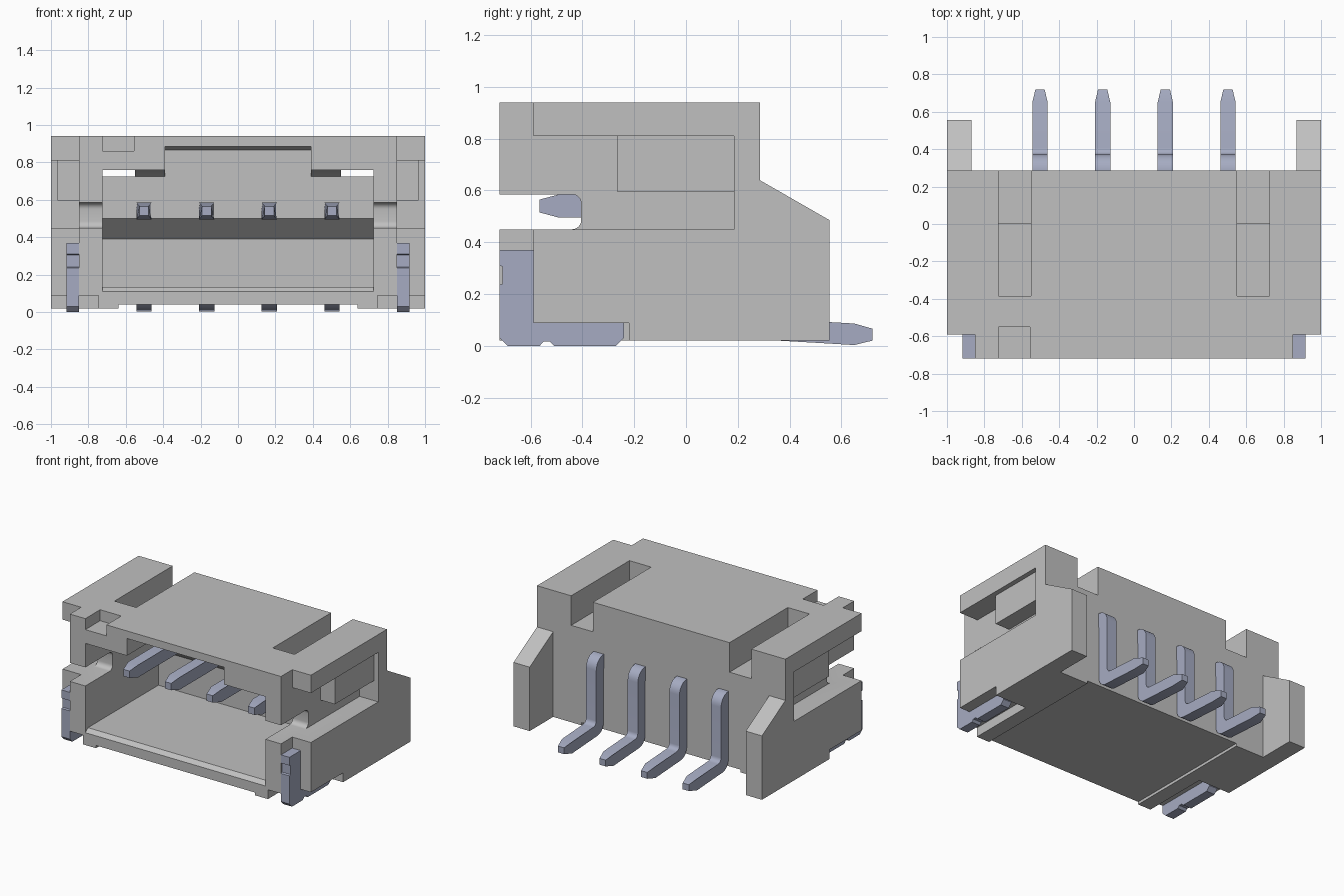
import bpy, bmesh, math

cube = bpy.data.objects.get("Cube")
if cube:
    bpy.data.objects.remove(cube, do_unlink=True)


def material(name, rgb):
    m = bpy.data.materials.new(name)
    m.use_nodes = True
    m.diffuse_color = (*rgb, 1)
    m.node_tree.nodes["Principled BSDF"].inputs["Base Color"].default_value = (*rgb, 1)
    return m


GREY = material("housing grey", (0.53, 0.53, 0.53))
METAL = material("blue grey metal", (0.38, 0.41, 0.54))


def prism(name, profile, x0, x1, mat=None):
    """Extrude a (y, z) outline from x0 to x1."""
    bm = bmesh.new()
    face = bm.faces.new([bm.verts.new((x0, y, z)) for y, z in profile])
    ext = bmesh.ops.extrude_face_region(bm, geom=[face])
    for v in ext["geom"]:
        if isinstance(v, bmesh.types.BMVert):
            v.co.x = x1
    bmesh.ops.recalc_face_normals(bm, faces=bm.faces)
    me = bpy.data.meshes.new(name)
    bm.to_mesh(me)
    bm.free()
    ob = bpy.data.objects.new(name, me)
    bpy.context.collection.objects.link(ob)
    if mat:
        me.materials.append(mat)
    return ob


def box(name, x, y, z, mat=None):
    return prism(name, [(y[0], z[0]), (y[1], z[0]), (y[1], z[1]), (y[0], z[1])], x[0], x[1], mat)


def arc(cy, cz, r, a0, a1, n=6):
    """Points on an arc in the (y, z) plane, angles in degrees."""
    angles = [math.radians(a0 + (a1 - a0) * i / n) for i in range(n + 1)]
    return [(cy + r * math.cos(a), cz + r * math.sin(a)) for a in angles]


def cut(target, cutter):
    """Subtract the cutter from the target and discard it."""
    cutter.hide_render = True
    mod = target.modifiers.new("cut", "BOOLEAN")
    mod.operation, mod.solver, mod.object = "DIFFERENCE", "EXACT", cutter
    bpy.context.view_layer.update()
    deps = bpy.context.evaluated_depsgraph_get()
    me = bpy.data.meshes.new_from_object(target.evaluated_get(deps))
    target.modifiers.clear()
    target.data = me
    bpy.data.objects.remove(cutter, do_unlink=True)


def smooth(ob):
    ob.data.shade_smooth()
    ob.data.set_sharp_from_angle(angle=math.radians(35))


# Housing side outline, including the sloped rear ears
housing = prism("housing", [(-.72, .02), (.555, .02), (.555, .485), (.285, .64),
                            (.285, .94), (-.72, .94)], -1, 1)

# Space between the ears, and the shallow relief under the base
cut(housing, box("cutter", (-.87, .87), (.285, .8), (-.2, 1.2)))
cut(housing, box("cutter", (-.64, .64), (-.9, .8), (-.2, .04)))

# Front opening with chamfered lip and stepped back wall
cut(housing, prism("cutter", [(-.85, .11), (-.72, .11), (-.69, .135), (.12, .135), (.12, .39),
                              (0, .5), (0, .725), (-.06, .76), (-.85, .76)], -.725, .725))
cut(housing, prism("cutter", [(-.85, .7), (0, .7), (0, .865), (-.04, .885), (-.85, .885)],
                   -.39, .39))

# Round-ended slot through both side walls
cut(housing, prism("cutter", [(-.9, .45)] + arc(-.44, .485, .035, -90, 0)
                   + arc(-.44, .55, .035, 0, 90) + [(-.9, .585)], -1.2, 1.2))

for s in (-1, 1):
    # Front corner step, side pocket, solder tab relief and roof slot
    for x, y, z in (((.85, 1.2), (-.9, -.59), (-.2, 1.2)),
                    ((.85, 1.2), (-.8, .185), (.45, .81)),
                    ((.745, 1.2), (-.9, -.22), (-.2, .088)),
                    ((.55, .725), (-.385, .5), (.725, 1.2))):
        cut(housing, box("cutter", sorted((s * x[0], s * x[1])), y, z))

# Corner mark on the front of the roof
cut(housing, box("cutter", (-.725, -.555), (-.9, -.55), (.86, 1.2)))
housing.data.materials.clear()
housing.data.materials.append(GREY)
smooth(housing)

# Blocks in the side pockets and the solder tabs
tab = [(-.72, .03), (-.69, 0), (-.565, 0), (-.55, .016), (-.525, .016), (-.51, 0),
       (-.27, 0), (-.24, .03), (-.24, .088), (-.59, .088), (-.59, .37), (-.72, .37),
       (-.72, .31), (-.708, .305), (-.708, .24), (-.72, .235)]
for s, side in ((-1, "right"), (1, "left")):
    box(side + "_side_block", sorted((s * .84, s * .965)), (-.265, .19), (.595, .815), GREY)
    prism(side + "_solder_tab", tab, *sorted((s * .85, s * .918)), METAL)

# Bent contact pins with tapered ends
pin = ([(-.565, .515), (-.49, .495), (.27, .495), (.288, .48), (.288, .10)]
       + arc(.36, .092, .072, 180, 265)
       + [(.65, .003), (.72, .02), (.72, .066), (.65, .086), (.41, .1)]
       + arc(.405, .133, .032, 265, 180, 4)
       + arc(.288, .5, .085, 0, 90) + [(-.49, .585), (-.565, .565)])
for i in range(4):
    cx = -.5025 + .335 * i
    ob = prism(f"contact_pin_{i + 1}", pin, -.041, .041, METAL)
    for v in ob.data.vertices:
        if v.co.y < -.55 or v.co.y > .71:
            v.co.x *= .6
        v.co.x += cx
    smooth(ob)
